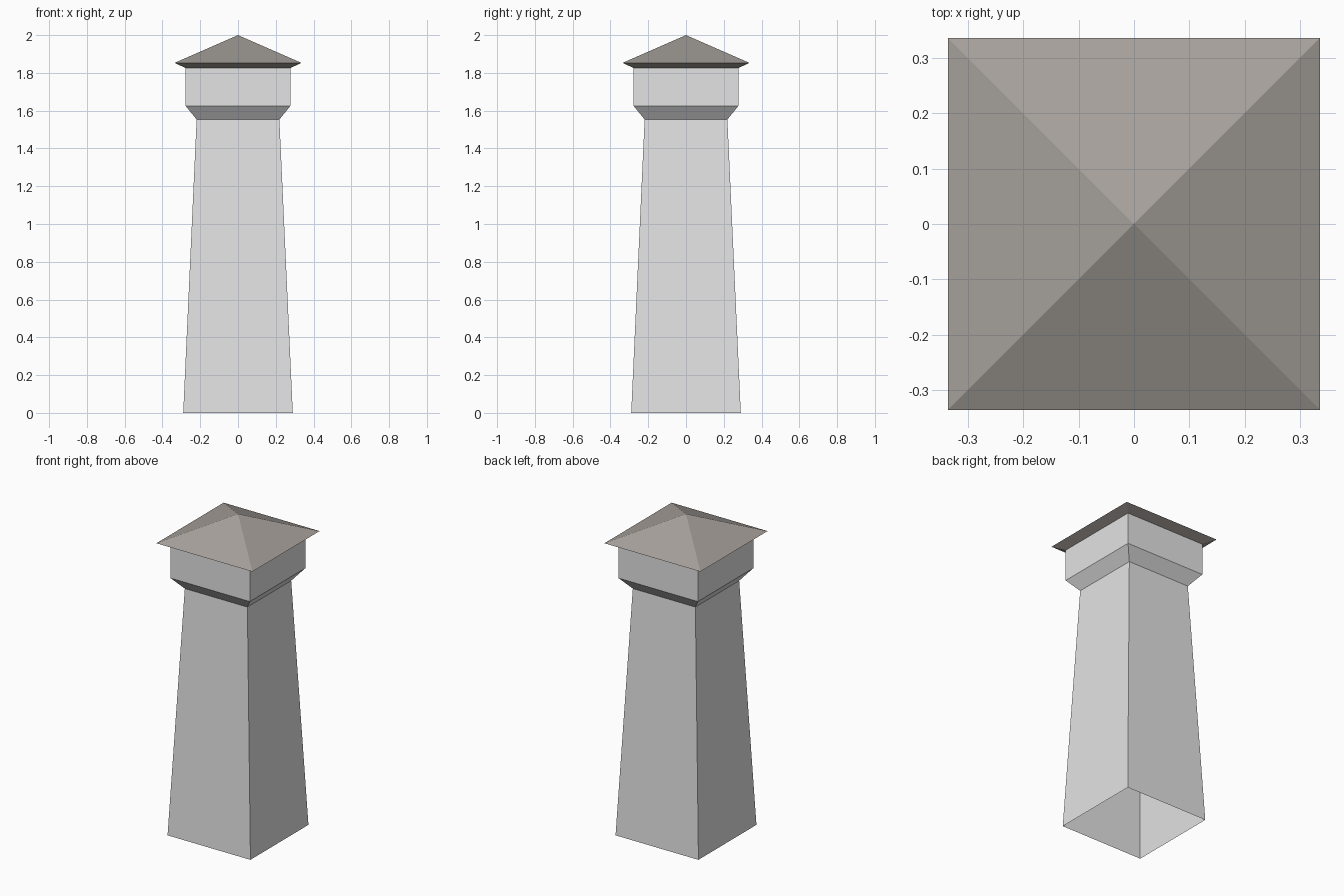
import bpy
import bmesh

if "Cube" in bpy.data.objects:
    bpy.data.objects.remove(bpy.data.objects["Cube"])


def make_material(name, colour):
    mat = bpy.data.materials.new(name)
    mat.diffuse_color = (*colour, 1.0)
    mat.use_nodes = True
    mat.node_tree.nodes["Principled BSDF"].inputs["Base Color"].default_value = mat.diffuse_color
    return mat


def square_loft(name, profile, mat):
    """Open square shell through (half width, height) rings; half width 0 is an apex."""
    bm = bmesh.new()
    rings = []
    for h, z in profile:
        if h == 0:
            rings.append([bm.verts.new((0, 0, z))] * 4)
        else:
            rings.append([bm.verts.new((sx * h, sy * h, z))
                          for sx, sy in ((-1, -1), (1, -1), (1, 1), (-1, 1))])
    for low, high in zip(rings, rings[1:]):
        for i in range(4):
            j = (i + 1) % 4
            corners = [low[i], low[j], high[j], high[i]]
            bm.faces.new(list(dict.fromkeys(corners)))
    mesh = bpy.data.meshes.new(name)
    bm.to_mesh(mesh)
    bm.free()
    mesh.materials.append(mat)
    obj = bpy.data.objects.new(name, mesh)
    bpy.context.collection.objects.link(obj)
    return obj


wall = make_material("pale grey wall", (0.77, 0.77, 0.77))
roof = make_material("warm grey roof", (0.381, 0.352, 0.325))

# Tapered shaft, open at the bottom
square_loft("tower_shaft", [(0.29, 0), (0.219, 1.553)], wall)

# Flared collar and upright top storey
square_loft("top_storey", [(0.219, 1.553), (0.278, 1.626), (0.278, 1.826)], wall)

# Overhanging eaves and pyramid roof
square_loft("roof", [(0.278, 1.826), (0.336, 1.853), (0, 2.0)], roof)
